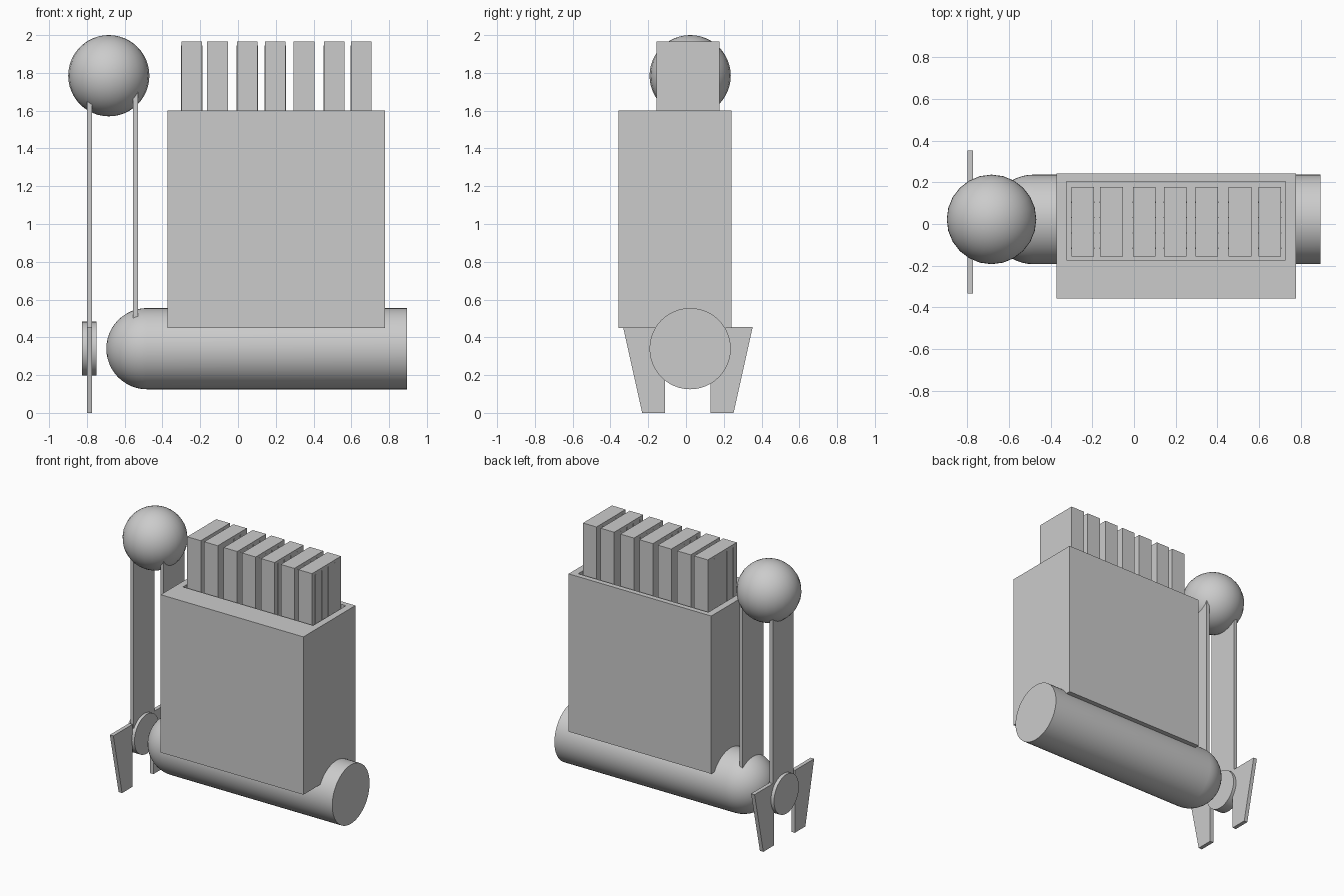
import bpy, bmesh, math
from mathutils import Matrix, Vector

if "Cube" in bpy.data.objects:
    bpy.data.objects.remove(bpy.data.objects["Cube"])

YC = 0.022   # shared centre line of the round parts
ZC = 0.34    # height of the main tube axis


def make(name, bm, smooth=False):
    bmesh.ops.recalc_face_normals(bm, faces=bm.faces)
    me = bpy.data.meshes.new(name)
    bm.to_mesh(me)
    bm.free()
    ob = bpy.data.objects.new(name, me)
    bpy.context.collection.objects.link(ob)
    if smooth:
        bpy.ops.object.select_all(action='DESELECT')
        ob.select_set(True)
        bpy.context.view_layer.objects.active = ob
        bpy.ops.object.shade_smooth_by_angle(angle=math.radians(35))
    return ob


def add_box(bm, x, y, z):
    size = Vector((x[1] - x[0], y[1] - y[0], z[1] - z[0]))
    mid = Vector((sum(x), sum(y), sum(z))) / 2
    m = Matrix.Translation(mid) @ Matrix.Diagonal((*size, 1))
    return bmesh.ops.create_cube(bm, size=1, matrix=m)


def box(name, x, y, z):
    bm = bmesh.new()
    add_box(bm, x, y, z)
    return make(name, bm)


def lathe_x(name, profile, segments):
    """Spin (x, radius) points around the tube axis."""
    bm = bmesh.new()
    vs = [bm.verts.new((x, YC, ZC + r)) for x, r in profile]
    es = [bm.edges.new(p) for p in zip(vs, vs[1:])]
    bmesh.ops.spin(bm, geom=vs + es, cent=(0, YC, ZC), axis=(1, 0, 0),
                   angle=math.tau, steps=segments)
    bmesh.ops.remove_doubles(bm, verts=bm.verts, dist=1e-5)
    return make(name, bm, True)


# Main tube with a domed left end and a flat right end
R = 0.215
dome = [(-0.482 - R * math.cos(a), R * math.sin(a))
        for a in (i * math.pi / 24 for i in range(13))]
lathe_x("main_tube", dome + [(0.895, R), (0.895, 0)], 48)

# Small disc in front of the dome
lathe_x("end_disc", [(-0.825, 0), (-0.825, 0.143), (-0.75, 0.143), (-0.75, 0)], 40)

# Ball on top of the straps
bm = bmesh.new()
bmesh.ops.create_uvsphere(bm, u_segments=24, v_segments=24, radius=R,
                          matrix=Matrix.Translation((-0.684, YC, 1.785)))
make("top_ball", bm, True)

# Flat straps joining the ball to the disc and the tube
STRAP_Y = (YC - 0.12, YC + 0.12)
box("outer_strap", (-0.8, -0.772), STRAP_Y, (0.36, 1.72))
box("inner_strap", (-0.556, -0.53), STRAP_Y, (0.42, 1.72))

# Tapered feet, one per side, mirrored about the centre plane
for name, s in (("front_foot", -1), ("back_foot", 1)):
    bm = bmesh.new()
    outline = [(0.11, 0), (0.232, 0), (0.333, 0.455), (0.11, 0.455)]
    off = 0.02 if s > 0 else 0.0
    face = bm.faces.new([bm.verts.new((-0.8, s * y + off, z)) for y, z in outline])
    ext = bmesh.ops.extrude_face_region(bm, geom=[face])["geom"]
    bmesh.ops.translate(bm, vec=(0.028, 0, 0),
                        verts=[v for v in ext if isinstance(v, bmesh.types.BMVert)])
    if face not in bm.faces:
        bmesh.ops.holes_fill(bm, edges=bm.edges)
    make(name, bm)

# Tall case with an open well in its top
FLOOR = 1.0
bm = bmesh.new()
add_box(bm, (-0.373, 0.777), (-0.357, 0.242), (0.45, 1.6))
top = max(bm.faces, key=lambda f: f.calc_center_median().z)
bmesh.ops.inset_region(bm, faces=[top], thickness=0.04)
for v in top.verts:
    v.co.x = -0.323 if v.co.x < 0.2 else 0.727
    v.co.y = -0.173 if v.co.y < 0 else 0.204
ext = bmesh.ops.extrude_discrete_faces(bm, faces=[top])["faces"]
bmesh.ops.translate(bm, vec=(0, 0, FLOOR - 1.6), verts=ext[0].verts)
make("case", bm)

# Row of upright slabs in the well, with thin ribs on their broad sides
for i, x in enumerate((-0.3, -0.163, -0.006, 0.143, 0.295, 0.454, 0.597)):
    bm = bmesh.new()
    add_box(bm, (x, x + 0.109), (-0.156, 0.178), (FLOOR, 1.965))
    for j in range(4):
        y = -0.117 + 0.074 * j
        add_box(bm, (x - 0.002, x + 0.111), (y - 0.003, y + 0.003), (FLOOR, 1.945))
    make(f"slab_{i + 1}", bm)
